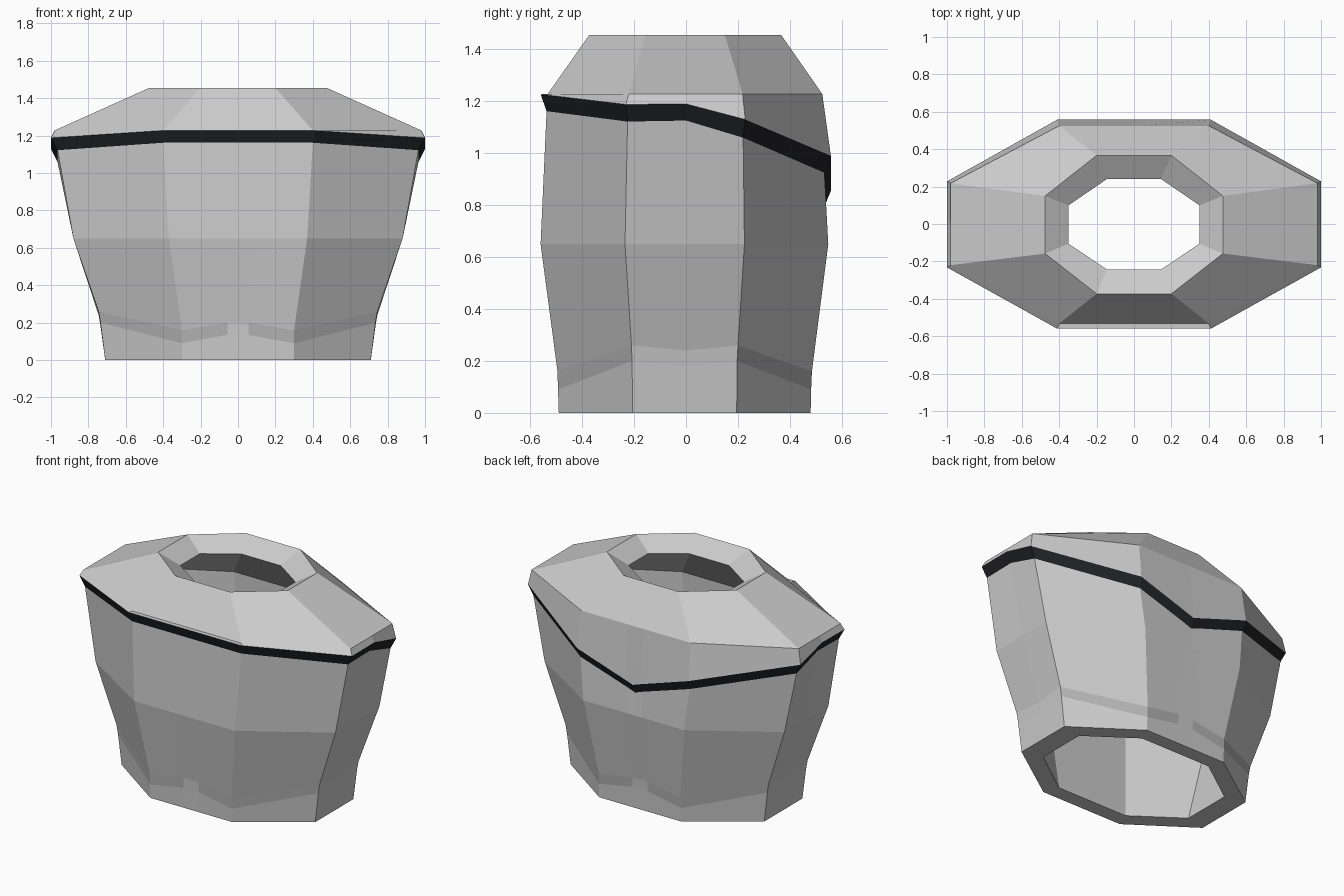
import bpy

if "Cube" in bpy.data.objects:
    bpy.data.objects.remove(bpy.data.objects["Cube"])


def material(name, rgb):
    m = bpy.data.materials.new(name)
    m.diffuse_color = (*rgb, 1)
    m.use_nodes = True
    m.node_tree.nodes["Principled BSDF"].inputs["Base Color"].default_value = m.diffuse_color
    return m


def ring(xc, xs, yf, ysf, ysb, yb, z):
    """Octagonal loop (with extra centre points), mirrored across x.
    Half order: front gap, front corner, side front/mid/back, back corner, back gap, back centre."""
    zs = z if isinstance(z, tuple) else (z,) * 8
    xy = [(.055, yf), (xc, yf), (xs, ysf), (xs, 0), (xs, ysb), (xc, yb), (.055, yb), (0, yb)]
    half = [(x, y, h) for (x, y), h in zip(xy, zs)]
    return half + [(-x, y, h) for x, y, h in half[-2::-1]]


def loft(name, rings, columns=range(15), mat=None):
    """Skin consecutive rings with flat quads, only in the chosen columns."""
    n = 15
    faces = [(r * n + c, r * n + (c + 1) % n, (r + 1) * n + (c + 1) % n, (r + 1) * n + c)
             for r in range(len(rings) - 1) for c in columns]
    used = sorted({i for f in faces for i in f})
    remap = {v: i for i, v in enumerate(used)}
    verts = [p for r in rings for p in r]
    mesh = bpy.data.meshes.new(name)
    mesh.from_pydata([verts[i] for i in used], [], [[remap[i] for i in f] for f in faces])
    if mat:
        mesh.materials.append(mat)
    obj = bpy.data.objects.new(name, mesh)
    bpy.context.collection.objects.link(obj)
    return obj


black = material("trim_black", (.015, .016, .018))
dark = material("belt_grey", (.45, .45, .45))

# Cross-sections from the hem up to the collar
hem = ring(.30, .71, -.49, -.205, .195, .48, 0)
belt_low = ring(.30, .735, -.493, -.208, .197, .482, (.135, .09, .20, .18, .20, .09, .135, .135))
belt_top = ring(.30, .745, -.495, -.21, .20, .485, (.20, .16, .26, .24, .26, .16, .20, .20))
chest = ring(.37, .88, -.56, -.235, .225, .548, .65)
trim_low = ring(.40, .965, -.537, -.225, .22, .533,
                (1.162, 1.162, 1.122, 1.126, 1.06, .925, .815, .795))
trim_top = ring(.41, 1.0, -.56, -.232, .228, .558,
                (1.227, 1.227, 1.188, 1.19, 1.13, .99, .874, .855))
shoulder = ring(.40, .98, -.533, -.22, .218, .525, 1.228)
collar = ring(.20, .475, -.373, -.158, .15, .367, 1.455)

# Inner cross-sections
neck = ring(.145, .35, -.243, -.105, .10, .24, 1.38)
inner_shoulder = ring(.33, .80, -.43, -.18, .18, .43, 1.14)
inner_chest = ring(.31, .74, -.45, -.19, .185, .44, .65)
inner_hem = ring(.26, .57, -.39, -.17, .165, .385, 0)

# Outer walls and belt panels, leaving gaps at the centre and sides
belt_cols = [0, 1, 4, 5, 8, 9, 12, 13]
loft("hem_wall", [hem, belt_low])
loft("belt_panels", [belt_low, belt_top], belt_cols, dark)
loft("belt_gaps", [belt_low, belt_top], [c for c in range(15) if c not in belt_cols])
loft("torso_wall", [belt_top, chest, trim_low])

# Dark trim and sloped shoulder cover
loft("shoulder_trim", [trim_low, trim_top], mat=black)
loft("shoulder_cover", [trim_top, shoulder, collar])

# Neck funnel, hollow interior and flat bottom rim
loft("inner_lining", [collar, neck, inner_shoulder, inner_chest, inner_hem, hem])
